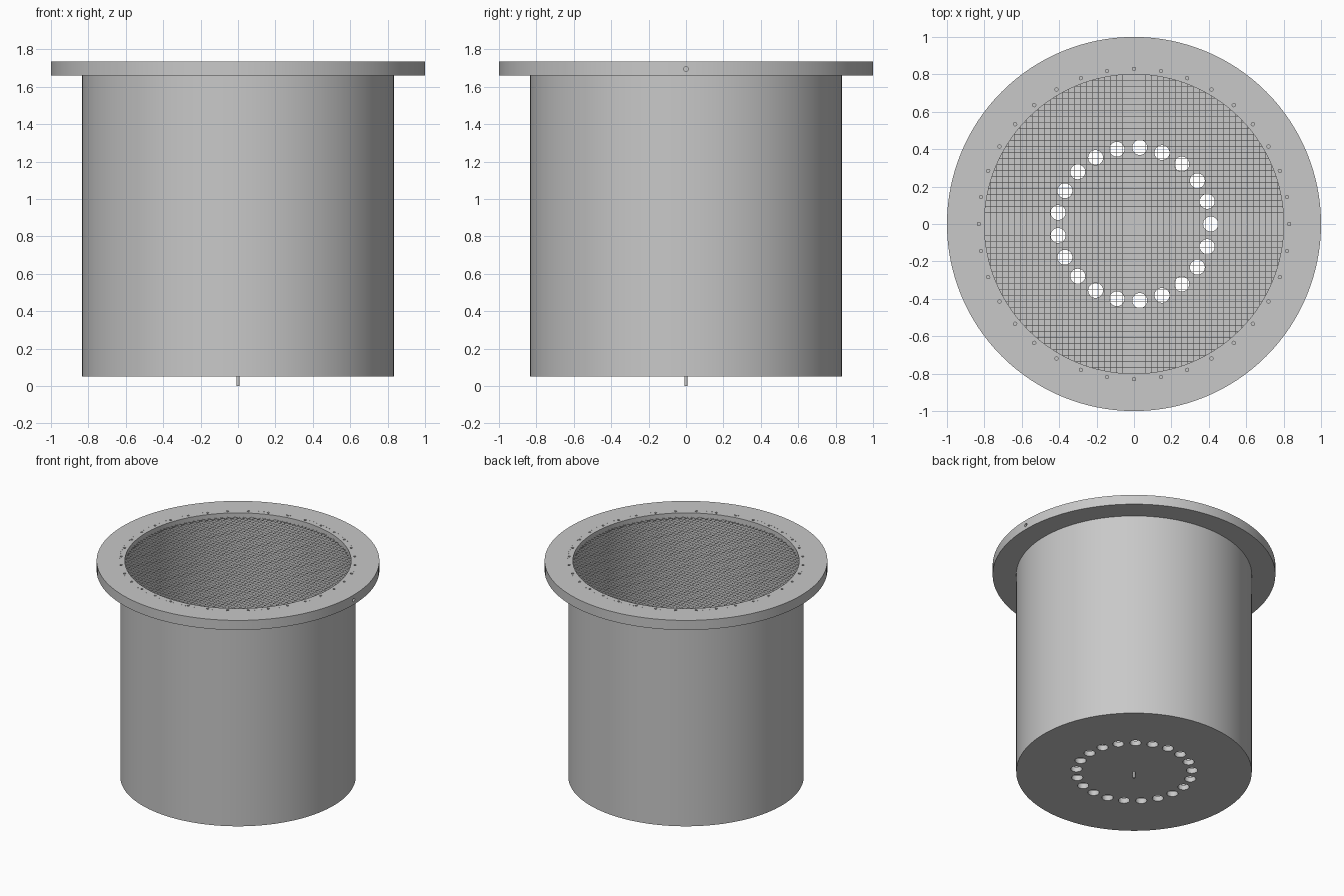
import bpy, bmesh
from math import pi, sin, cos, sqrt, radians
from mathutils import Matrix, Vector

cube = bpy.data.objects.get("Cube")
if cube:
    bpy.data.objects.remove(cube, do_unlink=True)

steel = bpy.data.materials.new("brushed grey metal")
steel.use_nodes = True
GREY = (0.58, 0.58, 0.58, 1)
steel.diffuse_color = GREY
steel.node_tree.nodes["Principled BSDF"].inputs["Base Color"].default_value = GREY

TOP, FLANGE_BOTTOM, BASE = 1.735, 1.66, 0.05
BORE, WALL_RADIUS, PIN_RADIUS = 0.80, 0.833, 0.84


def finish(name, bm, smooth=True):
    bmesh.ops.recalc_face_normals(bm, faces=bm.faces)
    mesh = bpy.data.meshes.new(name)
    bm.to_mesh(mesh)
    bm.free()
    mesh.materials.append(steel)
    obj = bpy.data.objects.new(name, mesh)
    bpy.context.collection.objects.link(obj)
    if smooth:
        shade(obj)
    return obj


def shade(obj):
    bpy.ops.object.select_all(action="DESELECT")
    obj.select_set(True)
    bpy.context.view_layer.objects.active = obj
    bpy.ops.object.shade_smooth_by_angle(angle=radians(30))


def rod(bm, start, end, radius, sides=16):
    """Add a capped cylinder between two points."""
    start, end = Vector(start), Vector(end)
    axis = end - start
    turn = axis.to_track_quat("Z", "Y").to_matrix().to_4x4()
    bmesh.ops.create_cone(
        bm, cap_ends=True, segments=sides, radius1=radius, radius2=radius,
        depth=axis.length, matrix=Matrix.Translation((start + end) / 2) @ turn)


def ring(name, inner, outer, low, high, sides=128):
    """Revolve a rectangular section about the vertical axis."""
    bm = bmesh.new()
    loops = []
    for i in range(sides):
        a = 2 * pi * i / sides
        loops.append([bm.verts.new((r * cos(a), r * sin(a), z)) for r, z in
                      ((inner, low), (outer, low), (outer, high), (inner, high))])
    for i in range(sides):
        one, two = loops[i], loops[(i + 1) % sides]
        for j in range(4):
            k = (j + 1) % 4
            bm.faces.new((one[j], one[k], two[k], two[j]))
    return finish(name, bm)


def cut(target, bm, name):
    cutter = finish(name, bm, smooth=False)
    cutter.hide_render = True
    cutter.display_type = "WIRE"
    mod = target.modifiers.new(name, "BOOLEAN")
    mod.operation, mod.solver, mod.object = "DIFFERENCE", "EXACT", cutter
    bpy.context.view_layer.update()
    depsgraph = bpy.context.evaluated_depsgraph_get()
    target_mesh = bpy.data.meshes.new_from_object(target.evaluated_get(depsgraph))
    target.modifiers.clear()
    target.data = target_mesh
    bpy.data.objects.remove(cutter, do_unlink=True)
    shade(target)


# Vessel wall and top flange
ring("vessel_wall", BORE, WALL_RADIUS, BASE, FLANGE_BOTTOM)
flange = ring("top_flange", BORE, 1.0, FLANGE_BOTTOM, TOP)

# Blind bolt holes around the opening, and a port in the flange edge
bm = bmesh.new()
for i in range(36):
    a = 2 * pi * i / 36
    x, y = 0.83 * cos(a), 0.83 * sin(a)
    rod(bm, (x, y, TOP - 0.02), (x, y, TOP + 0.02), 0.009, 12)
rod(bm, (0.9, 0, 1.695), (1.1, 0, 1.695), 0.013)
cut(flange, bm, "flange_holes")

# Floor with a circle of drain holes
bm = bmesh.new()
rod(bm, (0, 0, BASE), (0, 0, BASE + 0.04), BORE, 128)
floor = finish("floor_plate", bm)
bm = bmesh.new()
for i in range(21):
    a = 2 * pi * i / 21
    x, y = 0.41 * cos(a), 0.41 * sin(a)
    rod(bm, (x, y, 0), (x, y, 0.2), 0.04, 32)
cut(floor, bm, "drain_holes")

# Centre pin under the floor
bm = bmesh.new()
rod(bm, (0, 0, 0), (0, 0, BASE + 0.045), 0.009)
finish("centre_pin", bm)

# Crossed wire grid over the opening, with wire ends on the flange
wires, ends = bmesh.new(), bmesh.new()
STEP, COUNT = 0.032, 24
for i in range(-COUNT, COUNT + 1):
    p = i * STEP
    half = sqrt(BORE ** 2 - p ** 2) + 0.004
    rod(wires, (p, -half, 1.70), (p, half, 1.70), 0.0014, 6)
    rod(wires, (-half, p, 1.703), (half, p, 1.703), 0.0014, 6)
    if abs(p) < 0.58:
        q = sqrt(PIN_RADIUS ** 2 - p ** 2)
        for x, y in ((p, q), (p, -q), (q, p), (-q, p)):
            rod(ends, (x, y, TOP - 0.001), (x, y, TOP + 0.001), 0.003, 6)
finish("wire_grid", wires)
finish("wire_ends", ends, smooth=False)
